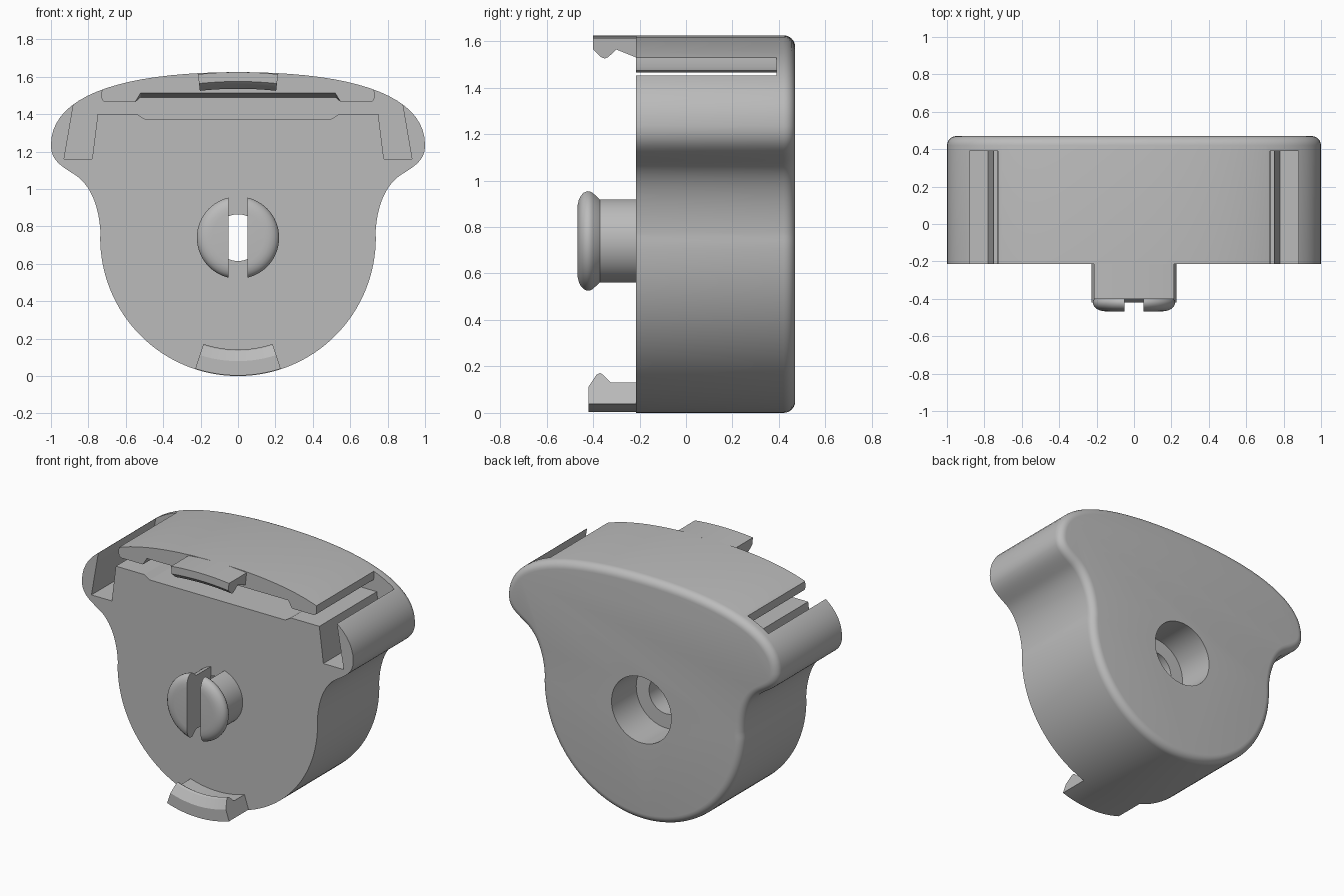
import bpy, bmesh, math
from mathutils import Vector
from mathutils.geometry import interpolate_bezier

cube = bpy.data.objects.get("Cube")
if cube:
    bpy.data.objects.remove(cube, do_unlink=True)

grey = bpy.data.materials.new("grey plastic")
grey.use_nodes = True
grey.diffuse_color = (0.5, 0.5, 0.5, 1)
grey.node_tree.nodes["Principled BSDF"].inputs["Base Color"].default_value = (0.5, 0.5, 0.5, 1)

FRONT, BACK, HUB = -0.215, 0.47, 0.74


def finish(name, bm):
    bmesh.ops.recalc_face_normals(bm, faces=bm.faces[:])
    mesh = bpy.data.meshes.new(name)
    bm.to_mesh(mesh)
    bm.free()
    mesh.materials.append(grey)
    obj = bpy.data.objects.new(name, mesh)
    bpy.context.collection.objects.link(obj)
    return obj


def prism(name, outline, y0, y1, fillet=0):
    """Extrude an (x, z) outline from y0 to y1, rounding the far rim."""
    bm = bmesh.new()
    face = bm.faces.new([bm.verts.new((x, y0, z)) for x, z in outline])
    far = bmesh.ops.extrude_face_region(bm, geom=[face], use_keep_orig=True)["geom"]
    bmesh.ops.translate(bm, verts=[g for g in far if isinstance(g, bmesh.types.BMVert)],
                        vec=(0, y1 - y0, 0))
    if fillet:
        rim = [e for e in bm.edges if all(v.co.y > y1 - 1e-4 for v in e.verts)]
        bmesh.ops.bevel(bm, geom=rim, offset=fillet, segments=6, profile=0.5,
                        affect='EDGES', clamp_overlap=False)
    return finish(name, bm)


def sweep(name, profile, centre_z, start, stop, steps):
    """Turn a closed (y, radius) profile about a y-wards axis."""
    bm = bmesh.new()
    full = abs(stop - start) > 6.28
    rings = []
    for i in range(steps if full else steps + 1):
        a = start + (stop - start) * i / steps
        rings.append([bm.verts.new((r * math.sin(a), y, centre_z + r * math.cos(a)))
                      for y, r in profile])
    n = len(profile)
    for i in range(steps):
        p, q = rings[i], rings[(i + 1) % len(rings)]
        for j in range(n):
            k = (j + 1) % n
            if full and k == 0:
                continue
            bm.faces.new((p[j], p[k], q[k], q[j]))
    if full:
        for j in (0, n - 1):
            bm.faces.new([ring[j] for ring in rings])
    else:
        bm.faces.new(rings[0])
        bm.faces.new(rings[-1])
    return finish(name, bm)


def cut(target, cutter):
    mod = target.modifiers.new(cutter.name, 'BOOLEAN')
    mod.operation, mod.solver, mod.object = 'DIFFERENCE', 'EXACT', cutter
    bpy.context.view_layer.objects.active = target
    bpy.ops.object.modifier_apply(modifier=mod.name)
    bpy.data.objects.remove(cutter, do_unlink=True)


def circle(r, n=64):
    return [(r * math.cos(math.tau * i / n), HUB + r * math.sin(math.tau * i / n))
            for i in range(n)]


def mirrored(half):
    """Close a right-hand outline that starts and ends on x = 0."""
    return half + [(-x, z) for x, z in reversed(half[1:-1])]


# Body: domed top, rounded ears, round lower half
half = []
for pts in (((0, 1.625), (0.62, 1.625), (1, 1.5), (1, 1.235)),
            ((1, 1.235), (1, 1.15), (0.94, 1.12), (0.87, 1.075)),
            ((0.87, 1.075), (0.77, 1.01), (0.735, 0.86), (0.735, HUB))):
    curve = interpolate_bezier(*[Vector(p) for p in pts], 20)
    half += [(v.x, v.y) for v in curve[:-1]]
half += [(0.737 * math.cos(a), HUB - HUB * math.sin(a))
         for a in (math.pi / 2 * i / 32 for i in range(32))] + [(0, 0)]
body = prism("body", mirrored(half), FRONT, BACK, 0.05)

# Strap slot that opens through both shoulders
slot = prism("slot_cutter", mirrored([
    (0, 1.375), (0.5, 1.375), (0.54, 1.4), (0.75, 1.4), (0.78, 1.16), (0.93, 1.16),
    (0.88, 1.45), (0.85, 1.7), (0.72, 1.7), (0.73, 1.49), (0.725, 1.473), (0.71, 1.465),
    (0.55, 1.465), (0.52, 1.49), (0, 1.49)]), FRONT - 0.05, 0.39)
for v in slot.data.vertices:
    if v.co.y < FRONT and abs(v.co.z - 1.49) < 0.001 and abs(v.co.x) < 0.6:
        v.co.z += 0.024
cut(body, slot)

# Stepped bore from the back
cut(body, prism("counterbore_cutter", circle(0.22), 0.21, 0.6))
cut(body, prism("bore_cutter", circle(0.125), FRONT - 0.05, 0.3))

# Split peg with a rounded head
peg = sweep("split_peg", [(FRONT, 0.185), (-0.37, 0.185), (-0.40, 0.212), (-0.412, 0.219),
                          (-0.425, 0.22), (-0.44, 0.214), (-0.452, 0.202), (-0.461, 0.185),
                          (-0.466, 0.165), (-0.468, 0.14)], HUB, 0, math.tau, 64)
cut(peg, prism("peg_slot_cutter", [(-0.05, 0.4), (0.05, 0.4), (0.05, 1.1), (-0.05, 1.1)],
               -0.6, -0.1))

# Hooked clips along the lower and upper rims
lower = sweep("lower_clip", [(-0.2, 0.737), (-0.42, 0.737), (-0.42, 0.66), (-0.385, 0.605),
                             (-0.37, 0.598), (-0.358, 0.605), (-0.325, 0.64), (-0.2, 0.64)],
              HUB, math.pi - 0.315, math.pi + 0.315, 16)
upper = sweep("upper_clip", [(-0.2, 2.0), (-0.4, 2.0), (-0.4, 1.95), (-0.365, 1.917),
                             (-0.35, 1.911), (-0.335, 1.917), (-0.3, 1.95), (-0.2, 1.91)],
              -0.375, -0.107, 0.107, 12)

for obj in (body, peg, lower, upper):
    bpy.ops.object.select_all(action='DESELECT')
    obj.select_set(True)
    bpy.context.view_layer.objects.active = obj
    bpy.ops.object.shade_smooth_by_angle(angle=math.radians(30))
